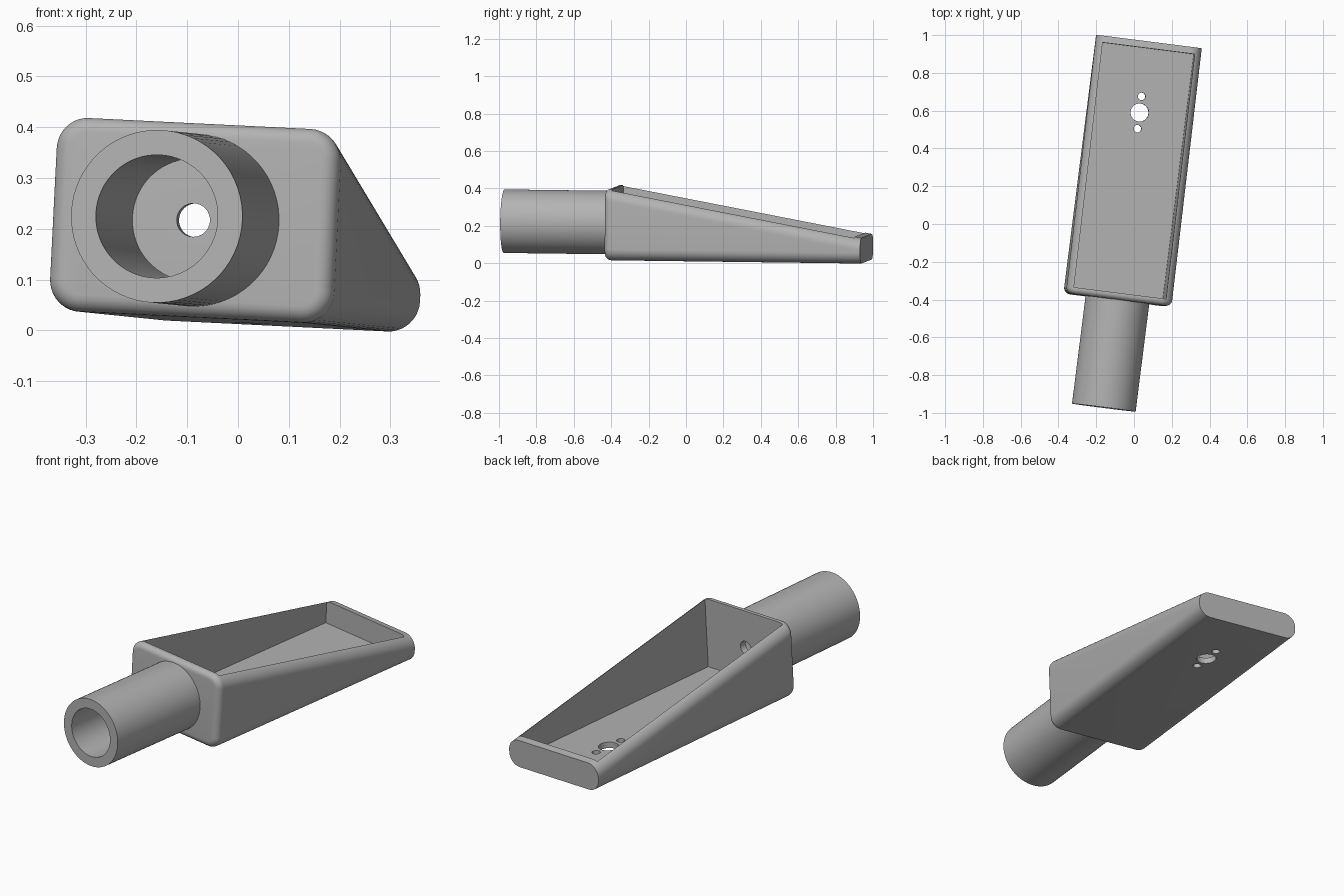
import bpy, bmesh
from math import radians
from mathutils import Matrix

old = bpy.data.objects.get("Cube")
if old:
    bpy.data.objects.remove(old, do_unlink=True)

grey = bpy.data.materials.new("plain grey")
grey.use_nodes = True
COLOUR = (0.45, 0.45, 0.45, 1)
grey.diffuse_color = COLOUR
grey.node_tree.nodes["Principled BSDF"].inputs["Base Color"].default_value = COLOUR

# Key dimensions in the part's own frame: long axis on y, underside on z = 0
HALF_W, FRONT, BACK = 0.282, -0.413, 0.967
WALL, FLOOR = 0.036, 0.03
TUBE_END, AXIS_Z = -0.987, 0.191

# The whole part lies slightly turned and tilted
POSE = (Matrix.Rotation(radians(-7.2), 4, 'Z')
        @ Matrix.Translation((-0.046, 0, 0.0212))
        @ Matrix.Rotation(radians(-0.73), 4, 'X')
        @ Matrix.Rotation(radians(2.8), 4, 'Y'))


def make_object(name, bm):
    bmesh.ops.recalc_face_normals(bm, faces=bm.faces)
    mesh = bpy.data.meshes.new(name)
    bm.to_mesh(mesh)
    bm.free()
    mesh.materials.append(grey)
    obj = bpy.data.objects.new(name, mesh)
    bpy.context.collection.objects.link(obj)
    return obj


def block(name, x, y0, y1, z0, z1):
    bm = bmesh.new()
    bmesh.ops.create_cube(bm, size=1)
    for v in bm.verts:
        v.co = (x * 2 * v.co.x, y0 if v.co.y < 0 else y1, z0 if v.co.z < 0 else z1)
    return make_object(name, bm)


def cylinder(name, radius, start, end, axis, offset, sides=64):
    """Cylinder along 'Y' (offset = height) or 'Z' (offset = y position)."""
    bm = bmesh.new()
    bmesh.ops.create_cone(bm, cap_ends=True, segments=sides, radius1=radius,
                          radius2=radius, depth=end - start)
    mid = (start + end) / 2
    if axis == 'Y':
        place = Matrix.Translation((0, mid, offset)) @ Matrix.Rotation(radians(90), 4, 'X')
    else:
        place = Matrix.Translation((0, offset, mid))
    bm.transform(place)
    return make_object(name, bm)


def cut(obj, cutters):
    bpy.context.view_layer.objects.active = obj
    for cutter in cutters:
        mod = obj.modifiers.new("cut", 'BOOLEAN')
        mod.operation, mod.solver, mod.object = 'DIFFERENCE', 'EXACT', cutter
        bpy.ops.object.modifier_apply(modifier=mod.name)
        bpy.data.objects.remove(cutter, do_unlink=True)


# Tray: wedge with rounded long edges and a softened front face
bm = bmesh.new()
bmesh.ops.create_cube(bm, size=1)
for v in bm.verts:
    y = FRONT if v.co.y < 0 else BACK
    top = 0.387 if y == FRONT else 0.137
    v.co = (v.co.x * 2 * HALF_W, y, top if v.co.z > 0 else 0)
long_edges = [e for e in bm.edges if abs(e.verts[0].co.y - e.verts[1].co.y) > 1]
bmesh.ops.bevel(bm, geom=long_edges, offset=0.062, segments=10, profile=0.5,
                affect='EDGES')
front_edges = [e for e in bm.edges if all(abs(v.co.y - FRONT) < 1e-4 for v in e.verts)]
bmesh.ops.bevel(bm, geom=front_edges, offset=0.033, segments=6, profile=0.5,
                affect='EDGES')
tray = make_object("tray", bm)

# Open cavity, wire hole in the front wall, three holes in the floor
cut(tray, [
    block("cavity", HALF_W - WALL, FRONT + WALL, BACK - WALL, FLOOR, 1),
    cylinder("front_hole", 0.033, FRONT - 0.1, FRONT + 0.1, 'Y', AXIS_Z, 32),
    cylinder("centre_hole", 0.048, -0.1, 0.1, 'Z', 0.589, 32),
    cylinder("screw_hole_a", 0.02, -0.1, 0.1, 'Z', 0.589 - 0.086, 24),
    cylinder("screw_hole_b", 0.02, -0.1, 0.1, 'Z', 0.589 + 0.086, 24),
])

# Hollow tube socket, set into the front wall
tube = cylinder("tube", 0.17, TUBE_END, FRONT + 0.02, 'Y', AXIS_Z)
cut(tube, [cylinder("bore", 0.121, TUBE_END - 0.1, FRONT + 0.1, 'Y', AXIS_Z)])

for obj in (tray, tube):
    obj.data.transform(POSE)
    bpy.ops.object.select_all(action='DESELECT')
    obj.select_set(True)
    bpy.context.view_layer.objects.active = obj
    bpy.ops.object.shade_smooth_by_angle(angle=radians(30))
